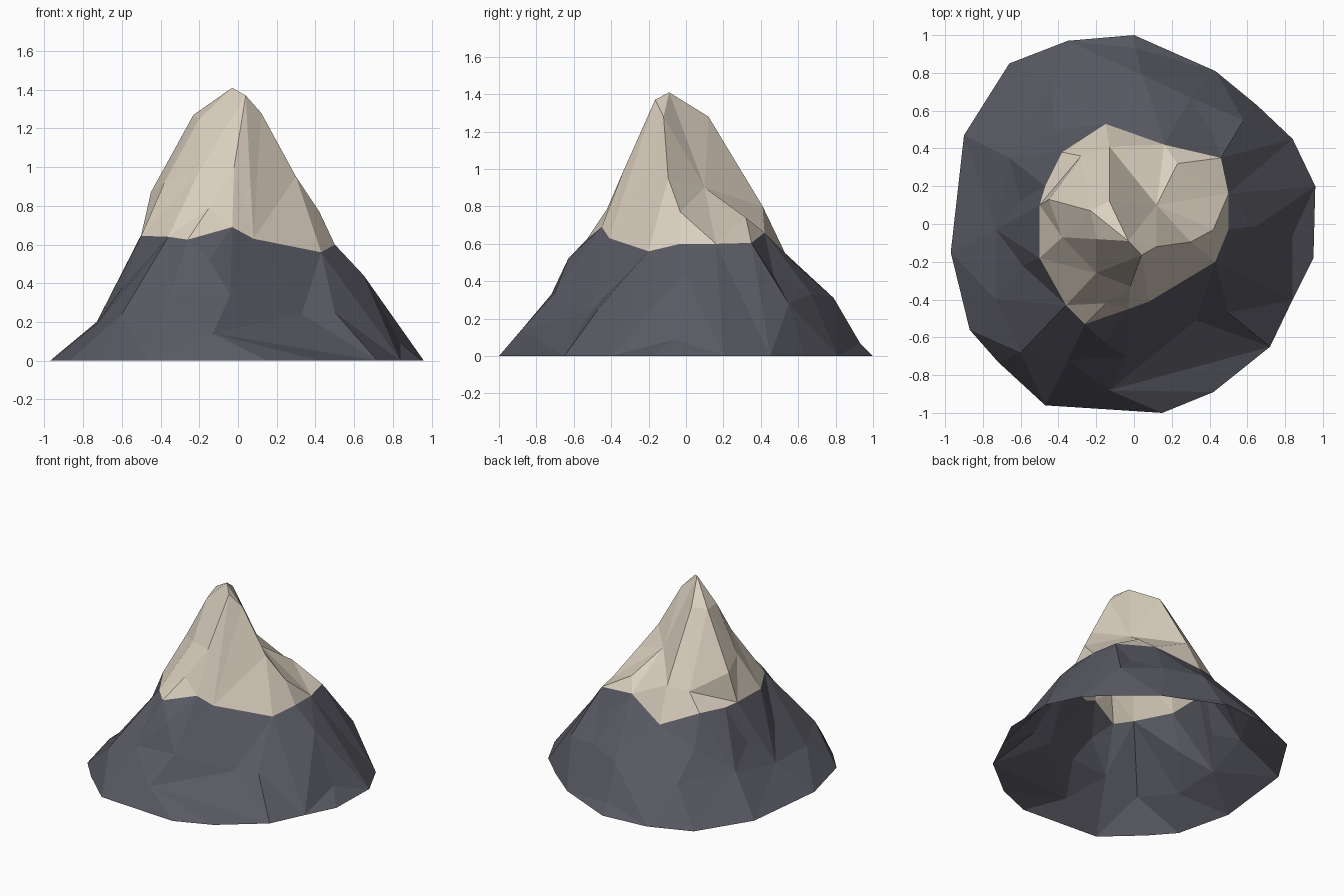
import bpy
from mathutils import Vector
from mathutils.geometry import delaunay_2d_cdt

if "Cube" in bpy.data.objects:
    bpy.data.objects.remove(bpy.data.objects["Cube"])

# Foot outline on the ground (x, y)
FOOT = [(.96, .2), (.84, .45), (.65, .63), (.43, .81), (0, 1), (-.35, .97), (-.66, .85),
        (-.9, .47), (-.97, -.15), (-.87, -.56), (-.72, -.73), (-.47, -.96), (.15, -1),
        (.42, -.89), (.72, -.65), (.84, -.4), (.95, -.18)]

# Line where the pale peak meets the dark rock (x, y, z)
SNOW = [(.5, -.03, .6), (.5, .16, .6), (.46, .35, .605), (.16, .42, .66), (-.15, .53, .55),
        (-.38, .38, .64), (-.47, .2, .64), (-.5, .1, .65), (-.5, -.18, .645),
        (-.36, -.43, .64), (-.26, -.53, .625), (-.03, -.45, .69), (.08, -.41, .63),
        (.43, -.2, .56)]

# Ridges running down from the summit
SUMMIT = (-.03, -.09, 1.41)
TIP = (.04, -.165, 1.37)
UPPER_RIDGES = [
    [SUMMIT, TIP, (-.02, -.33, 1.0), SNOW[11]],
    [TIP, (.12, -.12, 1.28), (.3, -.095, .95), (.42, -.03, .77), SNOW[0]],
    [SUMMIT, (-.13, .12, 1.28), (-.13, .41, .8), SNOW[4]],
    [SUMMIT, (-.23, .07, 1.27), (-.45, .13, .87), SNOW[7]],
    [SUMMIT, (-.2, -.08, 1.25), (-.2, -.26, .98), (-.15, -.42, .79), SNOW[10]],
    [(-.45, .13, .87), (-.28, .36, .77), SNOW[5]],
    [(-.28, .36, .77), SNOW[7]],
    [(-.2, -.08, 1.25), (-.38, -.07, .92), SNOW[8]],
    [(.12, .1, .9), (.23, .32, .74), SNOW[2]],
]

# Ridges and creases on the rock below
LOWER_RIDGES = [
    [SNOW[0], (.65, -.01, .44), (.84, -.06, .09)],
    [SNOW[11], (-.15, -.63, .52), (-.04, -.7, .34), (-.13, -.88, .14), (.72, -.65, 0)],
    [(-.35, -.72, .33), (-.04, -.7, .34), (.33, -.51, .24), (.5, -.47, .25)],
    [(.2, -.46, .44), SNOW[12]],
    [SNOW[8], (-.59, -.22, .39), (-.73, -.03, .2)],
    [(-.59, -.22, .39), (-.73, -.4, .19), (-.6, -.68, .24)],
    [SNOW[7], (-.6, .12, .38), (-.66, .35, .26)],
    [SNOW[5], (-.42, .5, .43), (-.44, .73, .25)],
    [SNOW[3], (.1, .64, .44), (.04, .79, .31), (.01, .93, .07)],
    [SNOW[2], (.42, .47, .43), (.58, .55, .28)],
    [(.42, .47, .43), (.3, .67, .33)],
]

# Gather points and constrained edges, then triangulate the surface
points, edges = [], []


def add_path(path, closed=False):
    ids = []
    for p in path:
        if p not in points:
            points.append(p)
        ids.append(points.index(p))
    edges.extend(zip(ids, ids[1:]))
    if closed:
        edges.append((ids[-1], ids[0]))


add_path([(x, y, 0) for x, y in FOOT], True)
add_path(SNOW, True)
for ridge in UPPER_RIDGES + LOWER_RIDGES:
    add_path(ridge)

flat, _, tris, source, _, _ = delaunay_2d_cdt(
    [Vector(p[:2]) for p in points], edges, [], 1, 1e-5)
verts = [(v.x, v.y, points[s[0]][2] if s else .6) for v, s in zip(flat, source)]


def inside_snow(x, y):
    inside = False
    for (ax, ay, _), (bx, by, _) in zip(SNOW, SNOW[1:] + SNOW[:1]):
        if (ay > y) != (by > y) and x < ax + (y - ay) * (bx - ax) / (by - ay):
            inside = not inside
    return inside


def make_part(name, faces, colour_name, colour):
    used = sorted({i for f in faces for i in f})
    remap = {old: new for new, old in enumerate(used)}
    mesh = bpy.data.meshes.new(name)
    mesh.from_pydata([verts[i] for i in used], [], [[remap[i] for i in f] for f in faces])
    mat = bpy.data.materials.new(colour_name)
    mat.diffuse_color = (*colour, 1)
    mat.use_nodes = True
    mat.node_tree.nodes["Principled BSDF"].inputs["Base Color"].default_value = mat.diffuse_color
    mesh.materials.append(mat)
    obj = bpy.data.objects.new(name, mesh)
    bpy.context.collection.objects.link(obj)


# Split the triangles into the pale peak and the dark rock (open underneath)
peak, rock = [], []
for f in tris:
    a, b, c = (Vector(verts[i]) for i in f)
    if (b - a).cross(c - a).z < 0:
        f = f[::-1]
    mid = (a + b + c) / 3
    (peak if inside_snow(mid.x, mid.y) else rock).append(list(f))

make_part("pale_peak", peak, "pale sand", (.72, .64, .53))
make_part("rock_base", rock, "slate grey", (.1, .1, .125))
